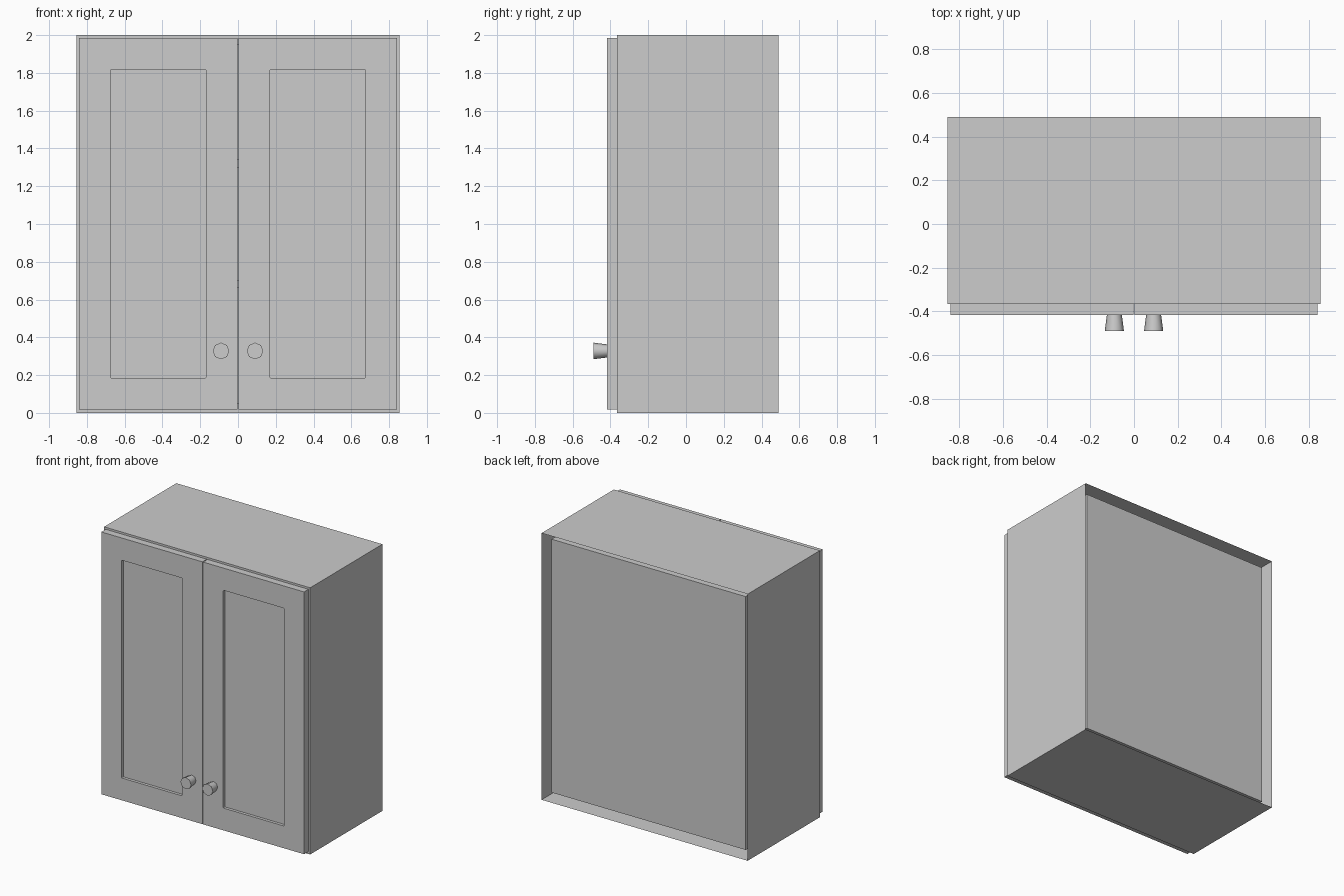
import bpy, bmesh, math
from mathutils import Matrix, Vector

cube = bpy.data.objects.get("Cube")
if cube:
    bpy.data.objects.remove(cube, do_unlink=True)

paint = bpy.data.materials.new("mid_grey_paint")
paint.use_nodes = True
grey = (0.605, 0.605, 0.605, 1)
paint.diffuse_color = grey
paint.node_tree.nodes["Principled BSDF"].inputs["Base Color"].default_value = grey


def finish(name, bm):
    mesh = bpy.data.meshes.new(name)
    bmesh.ops.recalc_face_normals(bm, faces=bm.faces)
    bm.to_mesh(mesh)
    bm.free()
    mesh.materials.append(paint)
    obj = bpy.data.objects.new(name, mesh)
    bpy.context.collection.objects.link(obj)
    return obj


def box_mesh(x, y, z):
    """Box spanning the given (low, high) ranges."""
    bm = bmesh.new()
    bmesh.ops.create_cube(bm, size=1)
    for v in bm.verts:
        v.co = Vector([r[0] if c < 0 else r[1] for c, r in zip(v.co, (x, y, z))])
    bm.normal_update()
    return bm


def sink_front(bm, margin, depth):
    """Frame the front face with a margin, push its middle back and return it."""
    face = min(bm.faces, key=lambda f: f.calc_center_median().y)
    bmesh.ops.inset_region(bm, faces=[face], thickness=margin, use_even_offset=True)
    bmesh.ops.inset_region(bm, faces=[face], thickness=0, depth=-depth)
    return face


# Main sizes
HALF_W, HEIGHT = 0.855, 2.0
FRONT, BACK = -0.366, 0.49
WALL, PANEL = 0.05, 0.443       # wall thickness, y of the recessed back panel

# Carcass: hollow-walled box, its cavity ends in the back panel, rear is open
carcass = box_mesh((-HALF_W, HALF_W), (FRONT, BACK), (0, HEIGHT))
rear = max(carcass.faces, key=lambda f: f.calc_center_median().y)
sink_front(carcass, WALL, PANEL - FRONT)
bmesh.ops.delete(carcass, geom=[rear], context='FACES')
finish("carcass", carcass)

# Two shelves
inner = HALF_W - WALL
for name, z in (("lower_shelf", 0.66), ("upper_shelf", 1.3)):
    finish(name, box_mesh((-inner, inner), (FRONT + 0.02, PANEL - 0.001),
                          (z, z + 0.042)))


# Doors with a recessed centre panel
def door(name, s):
    bm = box_mesh(sorted((s * 0.003, s * 0.841)), (-0.418, FRONT), (0.018, 1.985))
    panel = set(sink_front(bm, 0.167, 0.022).verts)
    # Slightly rounded recess corners
    corners = [e for v in panel for e in v.link_edges
               if e.other_vert(v) not in panel]
    bmesh.ops.bevel(bm, geom=corners, offset=0.005, segments=2,
                    profile=0.5, affect='EDGES')
    finish(name, bm)


# Tapered eight-sided knobs, wider at the front
def knob(name, x):
    bm = bmesh.new()
    turn = (Matrix.Translation((x, -0.452, 0.328))
            @ Matrix.Rotation(math.pi / 2, 4, 'X'))
    bmesh.ops.create_cone(bm, cap_ends=True, segments=8, radius1=0.034,
                          radius2=0.044, depth=0.076, matrix=turn)
    obj = finish(name, bm)
    bpy.ops.object.select_all(action='DESELECT')
    obj.select_set(True)
    bpy.context.view_layer.objects.active = obj
    bpy.ops.object.shade_smooth_by_angle(angle=math.radians(60))


for side, s in (("left", 1), ("right", -1)):
    door(side + "_door", s)
    knob(side + "_knob", s * 0.09)
